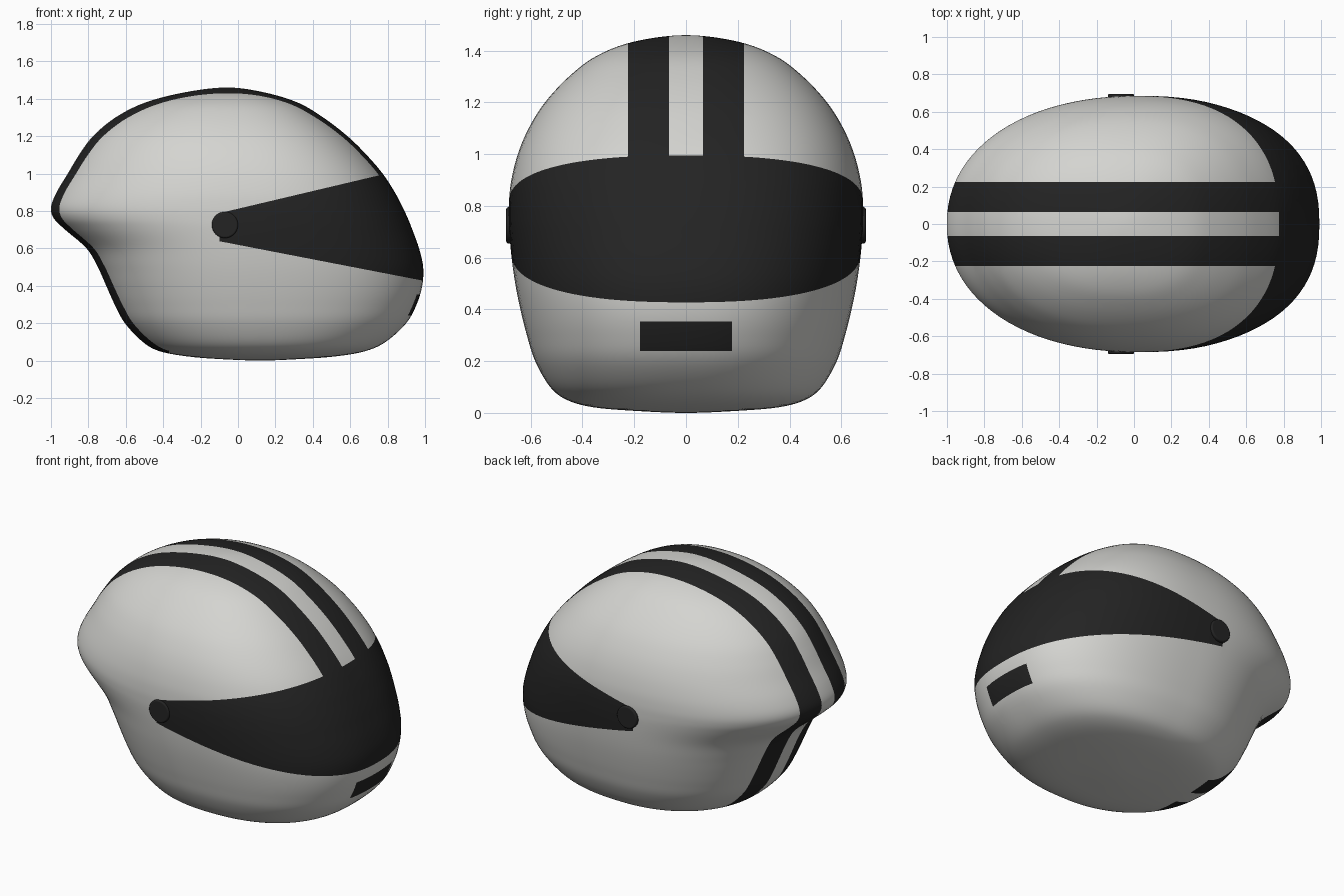
import bpy, bmesh, math
from mathutils import Vector

cube = bpy.data.objects.get("Cube")
if cube:
    bpy.data.objects.remove(cube, do_unlink=True)


def make_material(name, colour):
    mat = bpy.data.materials.new(name)
    mat.use_nodes = True
    mat.diffuse_color = colour
    mat.node_tree.nodes["Principled BSDF"].inputs["Base Color"].default_value = colour
    return mat


shell_grey = make_material("shell light grey", (0.66, 0.66, 0.635, 1))
trim_black = make_material("trim black", (0.017, 0.017, 0.017, 1))

# Shell sections: height, rear x, front x, half width
SECTIONS = [
    (0, .12, .12, 0),
    (.008, -.1, .33, .2),
    (.022, -.27, .52, .36),
    (.05, -.42, .68, .46),
    (.1, -.51, .79, .525),
    (.2, -.605, .9, .583),
    (.3, -.66, .955, .615),
    (.4, -.705, .985, .64),
    (.5, -.75, .99, .66),
    (.6, -.81, .968, .674),
    (.7, -.925, .932, .683),
    (.76, -.985, .908, .685),
    (.82, -1, .88, .684),
    (.9, -.97, .838, .675),
    (1, -.91, .773, .65),
    (1.1, -.85, .687, .608),
    (1.2, -.775, .585, .545),
    (1.3, -.655, .455, .452),
    (1.38, -.495, .318, .345),
    (1.435, -.28, .135, .2),
    (1.46, -.06, -.06, 0),
]
SEGMENTS, STEPS = 96, 5


def flipped(s):
    return (s[0], s[2], s[1], -s[3])


def spline(a, b, c, d, t):
    return [q + t / 2 * (r - p + t * (2 * p - 5 * q + 4 * r - s + t * (3 * (q - r) + s - p)))
            for p, q, r, s in zip(a, b, c, d)]


def ring_points(section):
    z, rear, front, width = section
    middle = .12 - .18 * z / 1.46
    middle = min(max(middle, rear), front)
    points = []
    for i in range(SEGMENTS):
        angle = math.tau * i / SEGMENTS
        c, s = math.cos(angle), math.sin(angle)
        power = 2 / 2.4 if c > 0 else 2 / 2.15
        reach = front - middle if c > 0 else rear - middle
        points.append((middle + reach * abs(c) ** power,
                       math.copysign(width * abs(s) ** power, s), z))
    return points


# Loft the shell through the smoothed sections
bm = bmesh.new()
padded = [flipped(SECTIONS[1])] + SECTIONS + [flipped(SECTIONS[-2])]
levels = [spline(*padded[i:i + 4], k / STEPS)
          for i in range(len(SECTIONS) - 1) for k in range(STEPS)][1:]
rings = [[bm.verts.new(p) for p in ring_points(s)] for s in levels]
bottom, top = (bm.verts.new((s[1], 0, s[0])) for s in (SECTIONS[0], SECTIONS[-1]))
for i in range(SEGMENTS):
    j = (i + 1) % SEGMENTS
    for low, high in zip(rings, rings[1:]):
        bm.faces.new((low[i], low[j], high[j], high[i]))
    bm.faces.new((bottom, rings[0][j], rings[0][i]))
    bm.faces.new((top, rings[-1][i], rings[-1][j]))


def cut(point, normal, region):
    """Slice the shell along a plane, only where region(centre) holds."""
    faces = [f for f in bm.faces if region(f.calc_center_median())]
    edges = {e for f in faces for e in f.edges}
    verts = {v for f in faces for v in f.verts}
    bmesh.ops.bisect_plane(bm, geom=[*verts, *edges, *faces], dist=1e-5,
                           plane_co=point, plane_no=normal)


# Visor outline: two slanted edges and a short end behind the pivot
VISOR_BACK = -.1
upper_point, upper_normal = Vector((-.07, 0, .795)), Vector((-.2, 0, .845)).normalized()
lower_point, lower_normal = Vector((-.1, 0, .638)), Vector((.213, 0, 1.1)).normalized()
STRIPE_IN, STRIPE_OUT, STRIPE_END = .065, .225, -.37
VENT_WIDTH, VENT_LOW, VENT_HIGH = .177, .24, .353


def in_visor(p):
    return (p.x > VISOR_BACK and (p - upper_point).dot(upper_normal) < 0
            and (p - lower_point).dot(lower_normal) > 0)


def in_stripe(p):
    on_path = p.z > .9 or p.x < STRIPE_END
    return STRIPE_IN < abs(p.y) < STRIPE_OUT and on_path


def in_vent(p):
    return p.x > .7 and abs(p.y) < VENT_WIDTH and VENT_LOW < p.z < VENT_HIGH


# Cut the borders of the painted areas into the shell
cut(upper_point, upper_normal, lambda p: p.x > -.2)
cut(lower_point, lower_normal, lambda p: p.x > -.2)
cut((VISOR_BACK, 0, 0), (1, 0, 0), lambda p: .55 < p.z < .9)
cut((STRIPE_END, 0, 0), (1, 0, 0), lambda p: p.z < .2 and abs(p.y) < .3)
for side in (-1, 1):
    for offset in (STRIPE_IN, STRIPE_OUT):
        cut((0, side * offset, 0), (0, 1, 0), lambda p: p.z > .9 or p.x < -.3)
    cut((0, side * VENT_WIDTH, 0), (0, 1, 0), lambda p: p.x > .7 and .15 < p.z < .42)
for height in (VENT_LOW, VENT_HIGH):
    cut((0, 0, height), (0, 0, 1), lambda p: p.x > .7 and abs(p.y) < .25)

for face in bm.faces:
    centre = face.calc_center_median()
    face.smooth = True
    face.material_index = int(in_visor(centre) or in_stripe(centre) or in_vent(centre))
bmesh.ops.recalc_face_normals(bm, faces=bm.faces)

mesh = bpy.data.meshes.new("helmet_shell")
bm.to_mesh(mesh)
bm.free()
mesh.materials.append(shell_grey)
mesh.materials.append(trim_black)
shell = bpy.data.objects.new("helmet_shell", mesh)
bpy.context.collection.objects.link(shell)

# Round visor pivots on both sides
for name, side in (("left", -1), ("right", 1)):
    bpy.ops.mesh.primitive_cylinder_add(vertices=40, radius=.07, depth=.06,
                                        location=(-.07, side * .665, .725),
                                        rotation=(math.pi / 2, 0, 0))
    pivot = bpy.context.object
    pivot.name = "visor_pivot_" + ("back" if side > 0 else "front")
    pivot.data.materials.append(trim_black)
    bevel = pivot.modifiers.new("rounded rim", 'BEVEL')
    bevel.width, bevel.segments = .008, 3
    bpy.ops.object.shade_smooth_by_angle(angle=math.radians(40))
